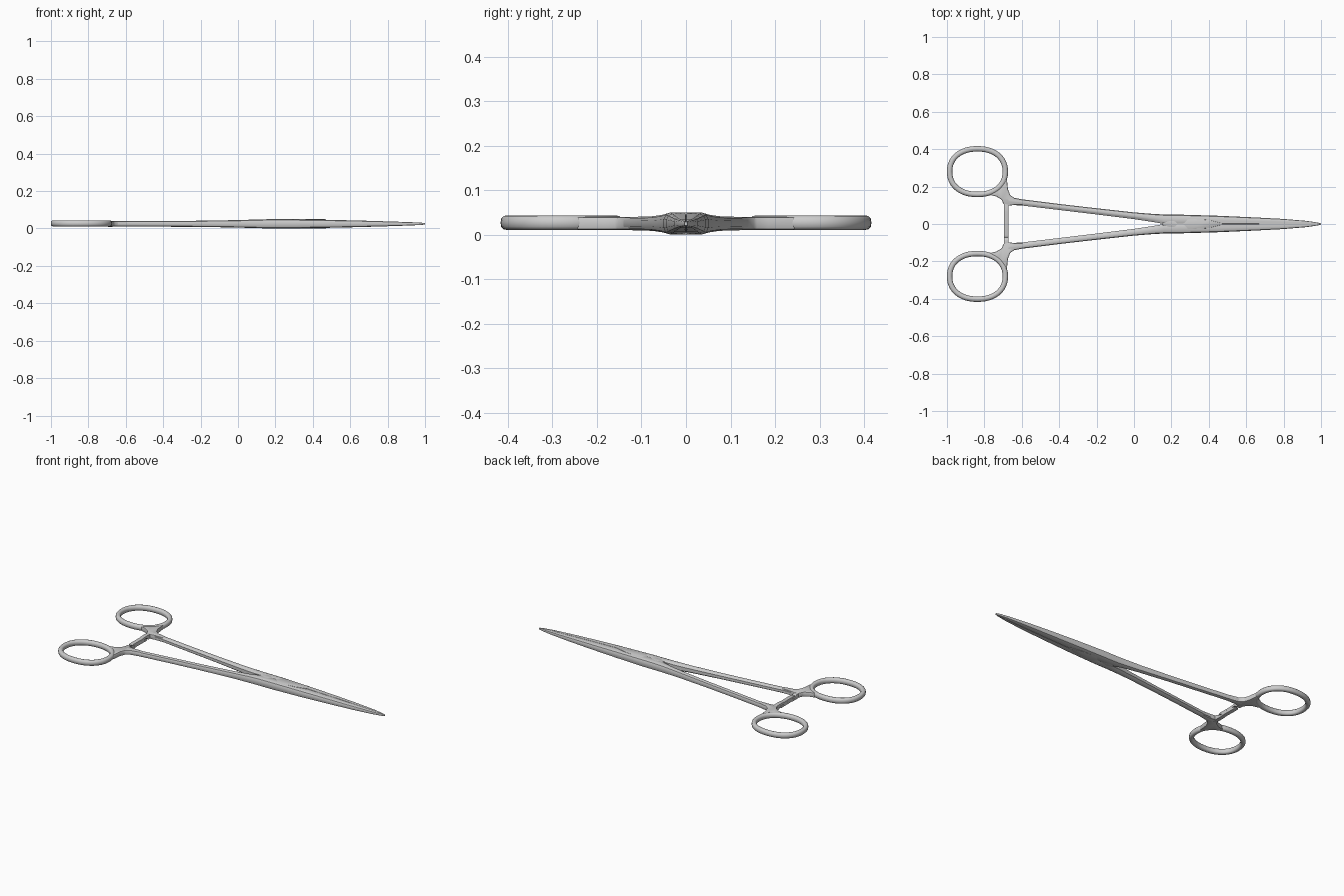
import bpy, bmesh, math

if "Cube" in bpy.data.objects:
    bpy.data.objects.remove(bpy.data.objects["Cube"])

ZC = 0.025  # mid-height of the instrument


def finish(name, bm, bevel=0.0, angle=35):
    bmesh.ops.recalc_face_normals(bm, faces=bm.faces)
    mesh = bpy.data.meshes.new(name)
    bm.to_mesh(mesh)
    bm.free()
    obj = bpy.data.objects.new(name, mesh)
    bpy.context.collection.objects.link(obj)
    bpy.ops.object.select_all(action='DESELECT')
    obj.select_set(True)
    bpy.context.view_layer.objects.active = obj
    if bevel:
        mod = obj.modifiers.new("Bevel", 'BEVEL')
        mod.width = bevel
        mod.segments = 2
        mod.limit_method = 'ANGLE'
        bpy.ops.object.modifier_apply(modifier=mod.name)
    bpy.ops.object.shade_smooth_by_angle(angle=math.radians(angle))
    return obj


def skin(bm, rings, closed=False):
    # join consecutive rings of vertices with quads
    loops = [[bm.verts.new(p) for p in ring] for ring in rings]
    n = len(loops[0])
    for i in range(len(loops) if closed else len(loops) - 1):
        a, b = loops[i], loops[(i + 1) % len(loops)]
        for k in range(n):
            bm.faces.new((a[k], a[(k + 1) % n], b[(k + 1) % n], b[k]))
    if not closed:
        bm.faces.new(loops[0])
        bm.faces.new(loops[-1])


def superellipse(a, b, exp, count):
    pts = []
    for i in range(count):
        t = 2 * math.pi * i / count
        c, s = math.cos(t), math.sin(t)
        pts.append((a * math.copysign(abs(c) ** (2 / exp), c),
                    b * math.copysign(abs(s) ** (2 / exp), s)))
    return pts


def arm(name, side):
    # stations: x, outer y, inner y, height, inner edge roundness
    stations = [(-0.67, 0.146, 0.102, 0.030, 1), (-0.60, 0.132, 0.099, 0.030, 1),
                (-0.40, 0.107, 0.075, 0.031, 1), (-0.20, 0.084, 0.051, 0.033, 1),
                (0.0, 0.062, 0.026, 0.040, 1), (0.10, 0.054, 0.011, 0.046, 0.8),
                (0.16, 0.051, 0.0005, 0.049, 0.3), (0.25, 0.050, 0.0005, 0.050, 0.1),
                (0.45, 0.044, 0.0005, 0.044, 0.1), (0.65, 0.035, 0.0005, 0.035, 0.1),
                (0.80, 0.027, 0.0005, 0.026, 0.1), (0.92, 0.017, 0.0005, 0.018, 0.1),
                (0.98, 0.008, 0.0005, 0.012, 0.1), (1.0, 0.003, 0.0005, 0.008, 0.1)]
    rings = []
    for x, yo, yi, h, r in stations:
        w, z = yo - yi, h / 2
        o, i = w * 0.30, w * 0.25 * r
        half = [(yi, z * (1 - 0.5 * r)), (yi + i, z * (1 - 0.12 * r)),
                (yi + w * 0.4, z), (yo - o, z), (yo - o * 0.3, z * 0.8), (yo, z * 0.4)]
        section = half + [(y, -q) for y, q in reversed(half)]
        rings.append([(x, side * y, ZC + q) for y, q in section])
    bm = bmesh.new()
    skin(bm, rings)
    finish(name, bm)


def finger_ring(name, side):
    path = superellipse(0.149, 0.122, 2.2, 48)
    rings = []
    for i, (px, py) in enumerate(path):
        ax, ay = path[i - 1]
        bx, by = path[(i + 1) % len(path)]
        d = math.hypot(bx - ax, by - ay)
        nx, ny = (by - ay) / d, -(bx - ax) / d
        rings.append([(-0.837 + px + nx * u, side * (0.280 + py + ny * u), ZC + 0.002 + v)
                      for u, v in superellipse(0.0145, 0.0165, 2.4, 12)])
    bm = bmesh.new()
    skin(bm, rings, closed=True)
    finish(name, bm, angle=50)


def prism(name, outline, axis_map, low, high, bevel):
    # straight extrusion of an outline
    bm = bmesh.new()
    skin(bm, [[axis_map(u, v, w) for u, v in outline] for w in (low, high)])
    return finish(name, bm, bevel)


def ring_neck(name, side):
    # flared web joining ring, shank and ratchet
    outline = [(-0.78, 0.158), (-0.735, 0.147), (-0.708, 0.130), (-0.697, 0.105),
               (-0.668, 0.098), (-0.64, 0.102), (-0.58, 0.103), (-0.58, 0.127),
               (-0.64, 0.139), (-0.662, 0.155), (-0.674, 0.185), (-0.680, 0.245),
               (-0.694, 0.245), (-0.708, 0.213), (-0.730, 0.190), (-0.78, 0.170)]
    prism(name, outline, lambda x, y, z: (x, side * y, ZC + z), -0.014, 0.015, 0.005)


def ratchet(name, side):
    # toothed bar; the other half is the same bar turned over
    outline = [(0.125, -0.013), (0.085, -0.013), (0.068, 0.001)]
    for k in range(4):
        y = 0.045 - k * 0.022
        outline += [(y, 0.001), (y - 0.002, -0.004)]
    outline += [(-0.048, 0.001), (-0.068, 0.004), (-0.072, 0.011), (-0.060, 0.014),
                (0.030, 0.013), (0.060, 0.016), (0.125, 0.014)]
    prism(name, outline, lambda y, z, x: (x, side * y, ZC + side * z),
          -0.695, -0.670, 0.002)


# mirrored halves
for label, side in (("left", 1), ("right", -1)):
    arm(label + "_shank_and_jaw", side)
    finger_ring(label + "_finger_ring", side)
    ring_neck(label + "_ring_neck", side)
    ratchet(label + "_ratchet", side)

# box lock closing the seam at the hinge
lock = [(0.15, 0.004), (0.20, 0.022), (0.30, 0.028), (0.40, 0.022), (0.47, 0.004)]
lock += [(x, -y) for x, y in reversed(lock)]
prism("box_lock", lock, lambda x, y, z: (x, y, ZC + z), -0.0245, 0.0245, 0.002)
